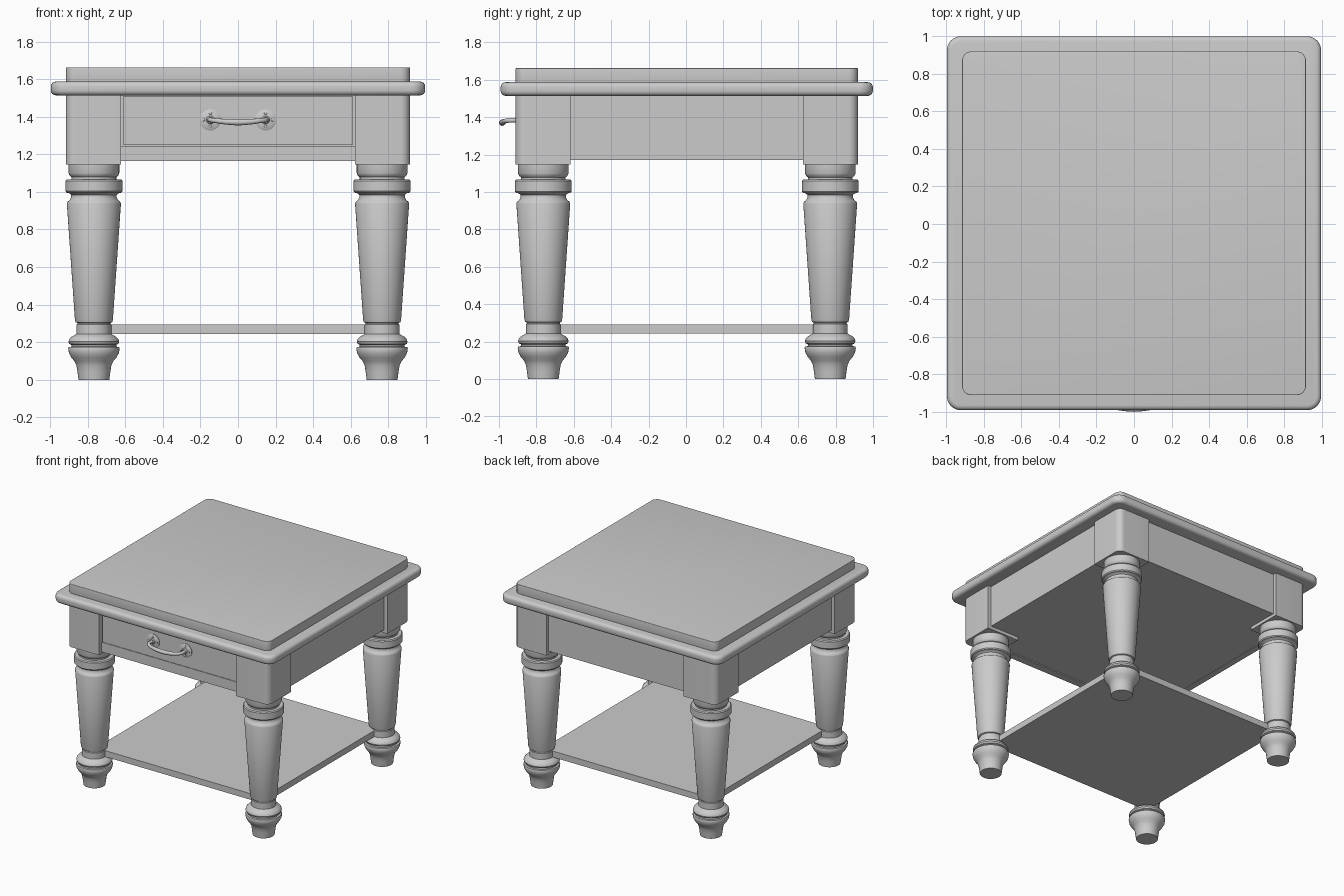
import bpy, bmesh, math
from mathutils import Vector, Matrix

if "Cube" in bpy.data.objects:
    bpy.data.objects.remove(bpy.data.objects["Cube"])

CY = 0.004   # body sits slightly back because the handle projects forward


def finish(name, bm, smooth=True, angle=35):
    bmesh.ops.recalc_face_normals(bm, faces=bm.faces)
    me = bpy.data.meshes.new(name)
    bm.to_mesh(me)
    bm.free()
    ob = bpy.data.objects.new(name, me)
    bpy.context.collection.objects.link(ob)
    if smooth:
        bpy.ops.object.select_all(action='DESELECT')
        ob.select_set(True)
        bpy.context.view_layer.objects.active = ob
        bpy.ops.object.shade_smooth_by_angle(angle=math.radians(angle))
    return ob


def slab(name, x0, x1, y0, y1, z0, z1, radii=(0, 0, 0, 0), edge=0.0):
    """Plate with rounded corners (order ++, -+, --, +-) and rounded rims."""
    bm = bmesh.new()
    pts = []
    corners = ((x1, y1, -1, -1), (x0, y1, 1, -1), (x0, y0, 1, 1), (x1, y0, -1, 1))
    for k, (cx, cy, sx, sy) in enumerate(corners):
        r = radii[k]
        n = 8 if r else 0
        for i in range(n + 1):
            a = math.pi / 2 * (k + (i / n if n else 0))
            if r:
                pts.append((cx + sx * r + r * math.cos(a), cy + sy * r + r * math.sin(a), z0))
            else:
                pts.append((cx, cy, z0))
    base = bm.faces.new([bm.verts.new(p) for p in pts])
    ret = bmesh.ops.extrude_face_region(bm, geom=[base])
    top = [v for v in ret['geom'] if isinstance(v, bmesh.types.BMVert)]
    bmesh.ops.translate(bm, verts=top, vec=(0, 0, z1 - z0))
    if edge:
        rims = [e for e in bm.edges if abs(e.verts[0].co.z - e.verts[1].co.z) < 1e-6]
        bmesh.ops.bevel(bm, geom=rims, offset=edge, segments=4, profile=0.5, affect='EDGES')
    return finish(name, bm)


def lathe(name, profile, seg=48):
    """Turn (radius, z) points around the z axis."""
    bm = bmesh.new()
    vs = [bm.verts.new((r, 0, z)) for r, z in profile]
    es = [bm.edges.new(p) for p in zip(vs, vs[1:])]
    bmesh.ops.spin(bm, geom=vs + es, axis=(0, 0, 1), cent=(0, 0, 0),
                   angle=2 * math.pi, steps=seg, use_merge=True)
    bmesh.ops.remove_doubles(bm, verts=bm.verts, dist=1e-5)
    return finish(name, bm)


# Two-step table top
slab("table_top_rim", -0.996, 0.996, CY - 0.995, CY + 0.995, 1.514, 1.587, (0.075,) * 4, 0.026)
slab("table_top_panel", -0.915, 0.915, CY - 0.915, CY + 0.915, 1.585, 1.663, (0.05,) * 4, 0.004)

# Four legs: square block with rounded outer corner over a turned post
LEG = 0.767
POST = [(0, 1.15), (0.135, 1.15), (0.135, 1.10), (0.130, 1.088), (0.119, 1.078), (0.119, 1.066),
        (0.146, 1.066), (0.152, 1.058), (0.152, 1.004), (0.146, 0.996), (0.130, 0.992),
        (0.121, 0.984), (0.121, 0.972), (0.128, 0.957), (0.140, 0.948), (0.144, 0.938),
        (0.101, 0.318), (0.097, 0.306), (0.088, 0.302), (0.088, 0.297), (0.093, 0.294),
        (0.093, 0.244), (0.102, 0.238), (0.120, 0.228), (0.131, 0.216), (0.135, 0.203),
        (0.131, 0.191), (0.120, 0.186), (0.120, 0.176), (0.134, 0.174), (0.137, 0.166),
        (0.133, 0.142), (0.120, 0.118), (0.103, 0.098), (0.093, 0.076), (0.088, 0.045),
        (0.082, 0), (0, 0)]
block = slab("leg_block", 0.622, 0.915, 0.622, 0.915, 1.147, 1.516, (0.05, 0, 0, 0))
post = lathe("turned_leg", POST)
for i, side in enumerate(("back_right", "back_left", "front_left", "front_right")):
    turn = Matrix.Translation((0, CY, 0)) @ Matrix.Rotation(i * math.pi / 2, 4, 'Z')
    for src, place in ((block, Matrix()), (post, Matrix.Translation((LEG, LEG, 0)))):
        ob = src if i == 0 else src.copy()
        if i:
            bpy.context.collection.objects.link(ob)
        ob.name = src.name.replace("_back_right", "") + "_" + side
        ob.matrix_world = turn @ place

# Aprons, closed underside, drawer front and the rail below it
A, B = 0.885, 0.64
for s, side in ((-1, "left"), (1, "right")):
    x = sorted((s * A, s * (A - 0.05)))
    slab("apron_" + side, x[0], x[1], CY - B, CY + B, 1.172, 1.516)
slab("apron_back", -B, B, CY + A - 0.05, CY + A, 1.172, 1.516)
slab("case_bottom", -A + 0.01, A - 0.01, CY - A + 0.03, CY + A - 0.01, 1.174, 1.20)
slab("drawer_rail", -B, B, CY - A, CY - A + 0.06, 1.165, 1.245)
slab("drawer_front", -0.61, 0.61, CY - A - 0.004, CY - A + 0.05, 1.25, 1.51)

# Lower shelf
slab("lower_shelf", -0.76, 0.76, CY - 0.76, CY + 0.76, 0.243, 0.293)

# Handle: round plates with screws, and a bowed bar
FY, HZ = CY - A - 0.004, 1.383
PLATE = [(0, 0), (0.056, 0), (0.056, 0.005), (0.048, 0.010), (0.022, 0.012), (0.016, 0.018), (0, 0.018)]
SCREW = [(0, 0.006), (0.008, 0.006), (0.008, 0.013), (0.005, 0.016), (0, 0.017)]
FACE_FRONT = Matrix.Rotation(math.pi / 2, 4, 'X')
for s, side in ((-1, "left"), (1, "right")):
    plate = lathe("handle_plate_" + side, PLATE, 32)
    plate.matrix_world = Matrix.Translation((s * 0.147, FY, HZ)) @ FACE_FRONT
    for k in range(4):
        a = k * math.pi / 2
        screw = lathe("handle_screw_" + side, SCREW, 10)
        screw.matrix_world = Matrix.Translation(
            (s * 0.147 + 0.036 * math.cos(a), FY, HZ + 0.036 * math.sin(a))) @ FACE_FRONT

cu = bpy.data.curves.new("handle_bar", 'CURVE')
cu.dimensions = '3D'
cu.bevel_depth = 0.014
cu.bevel_resolution = 3
cu.use_fill_caps = True
cu.resolution_u = 6
sp = cu.splines.new('BEZIER')
half = [(0.147, FY, HZ, 0.9), (0.147, -0.945, HZ, 0.9), (0.118, -0.968, HZ - 0.004, 0.9),
        (0.06, -0.979, HZ - 0.010, 1.1), (0, -0.982, HZ - 0.012, 1.25)]
path = half + [(-x, y, z, r) for x, y, z, r in half[-2::-1]]
sp.bezier_points.add(len(path) - 1)
for p, (x, y, z, r) in zip(sp.bezier_points, path):
    p.co = (x, y, z)
    p.radius = r
    p.handle_left_type = p.handle_right_type = 'AUTO'
sp.use_smooth = True
bpy.context.collection.objects.link(bpy.data.objects.new("handle_bar", cu))
